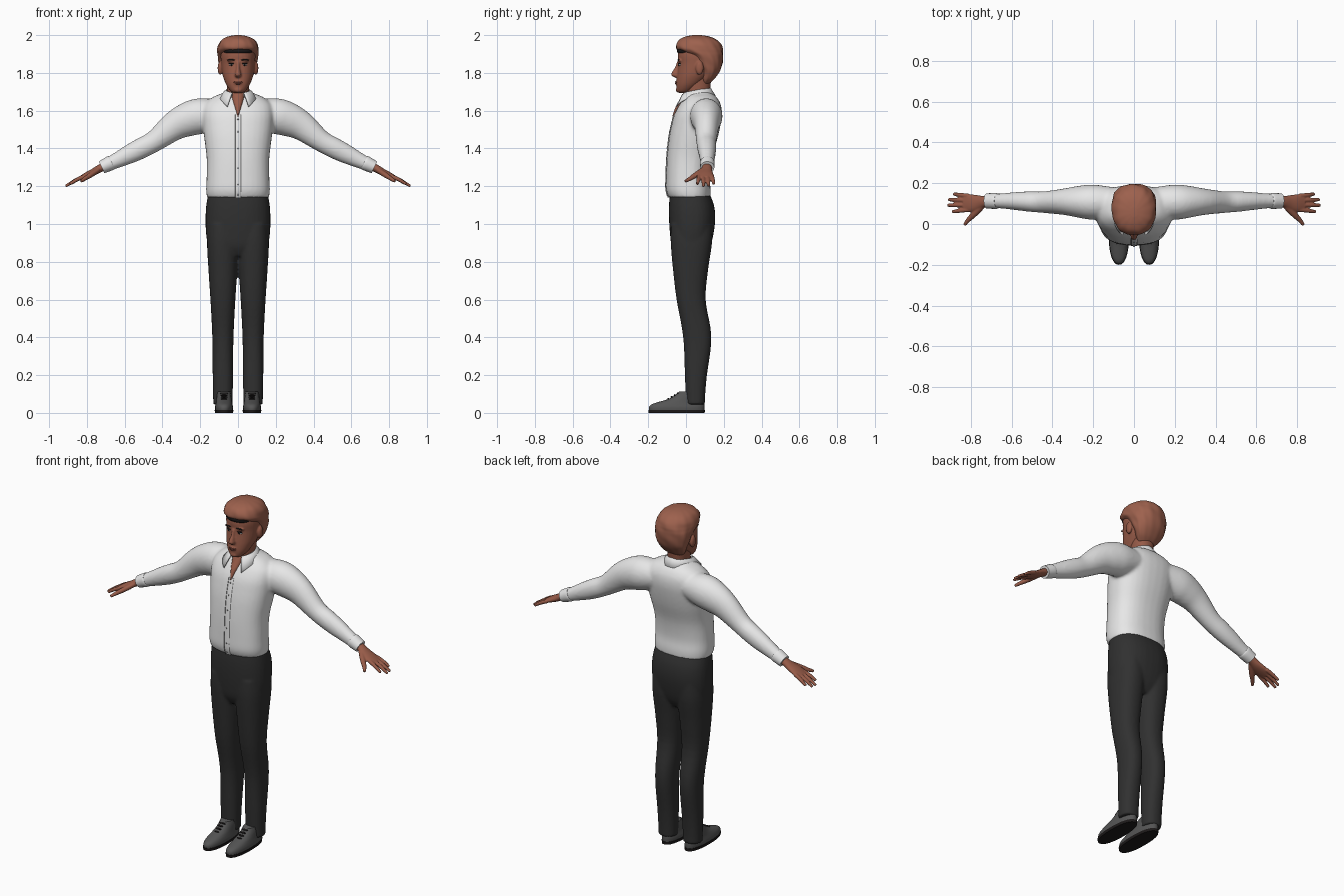
import bpy, bmesh, math
from mathutils import Vector, Matrix

old = bpy.data.objects.get("Cube")
if old:
    bpy.data.objects.remove(old)


def material(name, r, g, b):
    m = bpy.data.materials.new(name)
    m.use_nodes = True
    m.diffuse_color = (r, g, b, 1)
    bsdf = m.node_tree.nodes["Principled BSDF"]
    bsdf.inputs["Base Color"].default_value = (r, g, b, 1)
    bsdf.inputs["Roughness"].default_value = 0.8
    return m


skin = material("skin", .31, .105, .065)
hair_color = material("auburn hair", .34, .12, .075)
lip_color = material("lips", .2, .06, .045)
white = material("white cloth", .8, .8, .8)
seam_grey = material("seam grey", .3, .3, .3)
black_cloth = material("charcoal cloth", .03, .03, .03)
shoe_grey = material("shoe grey", .09, .09, .09)
dark = material("near black", .012, .01, .01)


def catmull(rows, steps):
    """Smoothly resample rows of numbers."""
    out = []
    n = len(rows)
    for i in range(n - 1):
        quad = [rows[max(i - 1, 0)], rows[i], rows[i + 1], rows[min(i + 2, n - 1)]]
        for k in range(steps):
            t = k / steps
            out.append([b + t / 2 * (c - a + t * (2*a - 5*b + 4*c - d + t * (3*(b - c) + d - a)))
                        for a, b, c, d in zip(*quad)])
    return out + [list(rows[-1])]


def skin_rings(bm, rings):
    """Bridge rings of points and cap both ends."""
    loops = [[bm.verts.new(p) for p in ring] for ring in rings]
    n = len(loops[0])
    for lo, hi in zip(loops, loops[1:]):
        for j in range(n):
            bm.faces.new((lo[j], lo[(j + 1) % n], hi[(j + 1) % n], hi[j]))
    bm.faces.new(loops[0])
    bm.faces.new(loops[-1])


def ellipse(center, u, v, power, n, ripple=0):
    pts = []
    for j in range(n):
        a = math.tau * j / n
        c, s = math.cos(a), math.sin(a)
        k = 1 + ripple * math.sin(9 * a + 50 * center.z) * math.sin(4 * a - 30 * center.z)
        pts.append(center + u * k * math.copysign(abs(c) ** (2 / power), c)
                   + v * k * math.copysign(abs(s) ** (2 / power), s))
    return pts


def stack(bm, rows, x=0, power=2.2, n=32, steps=4, ripple=0):
    """Level sections: height, half width, front y, back y."""
    rings = []
    for z, w, front, back in catmull(rows, steps):
        rings.append(ellipse(Vector((x, (front + back) / 2, z)), Vector((w, 0, 0)),
                             Vector((0, (back - front) / 2, 0)), power, n, ripple))
    skin_rings(bm, rings)


def limb(bm, rows, side, n=20, steps=4):
    """Sections across a path: x, y, z, half thickness, half depth."""
    pts = catmull(rows, steps)
    rings = []
    for i, row in enumerate(pts):
        a, b = pts[max(i - 1, 0)], pts[min(i + 1, len(pts) - 1)]
        t = (Vector(b[:3]) - Vector(a[:3])).normalized()
        u = Vector((0, 1, 0)).cross(t).normalized()
        v = t.cross(u)
        ring = ellipse(Vector(row[:3]), u * row[3], v * row[4], 2, n)
        rings.append([Vector((p.x * side, p.y, p.z)) for p in ring])
    skin_rings(bm, rings)


def ball(bm, center, size):
    bmesh.ops.create_uvsphere(bm, u_segments=16, v_segments=10, radius=1,
                              matrix=Matrix.Translation(center) @ Matrix.Diagonal((*size, 1)))


def finish(bm, name, mat, voxel=0, smooth=4):
    """Make the object; a voxel size fuses its pieces into one surface."""
    bmesh.ops.recalc_face_normals(bm, faces=bm.faces)
    me = bpy.data.meshes.new(name)
    bm.to_mesh(me)
    bm.free()
    me.polygons.foreach_set("use_smooth", [True] * len(me.polygons))
    me.set_sharp_from_angle(angle=math.radians(45))
    me.materials.append(mat)
    ob = bpy.data.objects.new(name, me)
    bpy.context.scene.collection.objects.link(ob)
    if voxel:
        mod = ob.modifiers.new("fuse", "REMESH")
        mod.mode = "VOXEL"
        mod.voxel_size = voxel
        mod.use_smooth_shade = True
        mod = ob.modifiers.new("soften", "SMOOTH")
        mod.factor = .5
        mod.iterations = smooth
    return ob


# Trousers: hips and two legs fused
bm = bmesh.new()
stack(bm, [(1.16, .158, -.085, .125), (1.1, .168, -.09, .148), (1.03, .172, -.09, .155),
           (.95, .169, -.085, .146), (.88, .155, -.075, .128), (.83, .11, -.05, .1)], power=2.4)
for s in (1, -1):
    stack(bm, [(.045, .051, 0, .1), (.1, .052, -.002, .102), (.2, .054, -.006, .111),
               (.35, .055, -.011, .132), (.45, .058, -.022, .13), (.6, .066, -.05, .104),
               (.75, .076, -.068, .116), (.9, .084, -.081, .138), (1, .08, -.08, .14)],
          x=.08 * s, power=2.3)
finish(bm, "trousers", black_cloth, .008)

# Shirt: torso and sleeves fused
torso = [(1.14, .164, -.092, .13), (1.18, .169, -.105, .131), (1.25, .166, -.105, .125),
         (1.35, .166, -.101, .137), (1.45, .178, -.091, .166), (1.52, .186, -.078, .182),
         (1.58, .19, -.062, .19), (1.63, .18, -.036, .185), (1.668, .14, -.008, .165),
         (1.69, .09, .01, .14), (1.705, .06, .02, .12)]
sleeve = [(.1, .105, 1.585, .075, .075), (.2, .107, 1.572, .094, .086), (.27, .109, 1.552, .09, .078),
          (.34, .109, 1.517, .077, .065), (.44, .107, 1.44, .057, .053), (.51, .11, 1.402, .055, .05),
          (.57, .112, 1.372, .051, .045), (.65, .113, 1.333, .04, .037), (.72, .113, 1.301, .031, .034)]
bm = bmesh.new()
stack(bm, torso, power=2.4)
for s in (1, -1):
    limb(bm, sleeve, s, n=28)
finish(bm, "shirt", white, .009, 5)

# Cuffs
for s, side in ((1, "left"), (-1, "right")):
    bm = bmesh.new()
    limb(bm, [(.668, .113, 1.326, .037, .036), (.678, .113, 1.321, .039, .039),
              (.722, .113, 1.3, .034, .037)], s)
    finish(bm, side + "_cuff", white)

# Button placket, its seam and the buttons
front_rows = [r for r in torso if r[0] < 1.6]
bm = bmesh.new()
stack(bm, [(z, .017, y - .003, y + .02) for z, w, y, b in front_rows], power=4)
finish(bm, "placket", white)
bm = bmesh.new()
stack(bm, [(z, .002, y - .004, y + .02) for z, w, y, b in front_rows], x=-.014, n=8)
for row in catmull(front_rows, 2)[1::2]:
    ball(bm, (0, row[2] - .003, row[0]), (.004, .003, .004))
finish(bm, "buttons_and_seam", seam_grey)

# Collar: folded band, open at the front
bm = bmesh.new()
count = 28
strips = []
for i in range(count + 1):
    t = 2 * i / count - 1
    a = math.radians(152) * t
    t = abs(t)
    s, c = math.sin(a), math.cos(a)
    strips.append([bm.verts.new(p) for p in (
        (.06 * s, .055 + .062 * c, 1.68 - .03 * t),
        (.064 * s, .052 + .068 * c, 1.728 - .032 * t),
        (.074 * s, .05 + .08 * c, 1.722 - .035 * t),
        ((.096 + .025 * t ** 4) * s, .045 + .112 * c, 1.68 - .058 * t ** 4))])
for p, q in zip(strips, strips[1:]):
    for k in range(3):
        bm.faces.new((p[k], p[k + 1], q[k + 1], q[k]))
collar = finish(bm, "collar", white)
mod = collar.modifiers.new("thickness", "SOLIDIFY")
mod.thickness = .006

# Neck and the open chest triangle
bm = bmesh.new()
stack(bm, [(1.6, .05, .03, .12), (1.69, .056, .002, .125), (1.78, .062, .0, .135)])
stack(bm, [(1.57, .004, -.072, -.03), (1.62, .019, -.055, 0), (1.66, .033, -.032, .05),
           (1.71, .045, -.005, .1)])
finish(bm, "neck", skin)

# Head with nose, brow ridge, lips area and ears fused
bm = bmesh.new()
stack(bm, [(1.694, .022, -.036, .0), (1.705, .04, -.047, .03), (1.735, .061, -.051, .075),
           (1.77, .076, -.049, .115), (1.8, .084, -.046, .145), (1.85, .09, -.041, .17),
           (1.9, .092, -.043, .175), (1.95, .08, -.025, .155), (1.98, .04, .02, .11)])
stack(bm, [(1.775, .012, -.058, -.02), (1.788, .018, -.079, -.02), (1.805, .014, -.074, -.02),
           (1.83, .01, -.058, -.02), (1.86, .012, -.048, -.02)], n=12)
ball(bm, (0, -.046, 1.748), (.024, .012, .012))
ball(bm, (0, -.042, 1.71), (.022, .012, .014))
for s in (1, -1):
    ball(bm, (.034 * s, -.032, 1.866), (.026, .011, .008))
    ball(bm, (.095 * s, .072, 1.825), (.013, .021, .036))
finish(bm, "head", skin, .005, 3)

# Eyes, brows and mouth
for name, mat, x, y, z, size in (
        ("eye", white, .034, -.029, 1.843, (.014, .011, .006)),
        ("iris", dark, .034, -.037, 1.843, (.006, .005, .006)),
        ("eyelid_line", dark, .034, -.034, 1.85, (.017, .008, .003)),
        ("eyebrow", dark, .036, -.039, 1.869, (.022, .006, .004))):
    bm = bmesh.new()
    for s in (1, -1):
        ball(bm, (x * s, y, z), size)
    finish(bm, name + "s", mat)
bm = bmesh.new()
ball(bm, (0, -.05, 1.751), (.024, .009, .004))
ball(bm, (0, -.05, 1.743), (.02, .009, .004))
finish(bm, "lips", lip_color)

# Hair: rippled cap with a swept front, and a dark hairline below it
bm = bmesh.new()
stack(bm, [(1.745, .05, .08, .125), (1.77, .072, .078, .152), (1.81, .09, .07, .18),
           (1.85, .101, .045, .193), (1.89, .107, .012, .197), (1.912, .109, -.028, .196),
           (1.93, .108, -.052, .193), (1.955, .101, -.05, .182), (1.978, .083, -.032, .158),
           (1.993, .052, .0, .122), (2.0, .015, .035, .08)], n=56, steps=5, ripple=.025)
finish(bm, "hair", hair_color)
bm = bmesh.new()
stack(bm, [(1.904, .076, -.042, .1), (1.914, .08, -.048, .1), (1.927, .08, -.048, .1)])
finish(bm, "hairline", dark)

# Hands: palm, four fingers and thumb fused
palm = [(.69, .112, 1.315, .023, .026), (.73, .11, 1.295, .021, .027), (.765, .105, 1.275, .019, .037),
        (.8, .102, 1.259, .016, .044), (.835, .104, 1.243, .01, .041)]
fingers = [(.07, .06, .89, 1.211), (.093, .092, .913, 1.2), (.116, .12, .91, 1.201), (.138, .147, .885, 1.212)]
for s, side in ((1, "left"), (-1, "right")):
    bm = bmesh.new()
    limb(bm, palm, s)
    for y, tip_y, tip_x, tip_z in fingers:
        mid = (.82 + tip_x) / 2
        limb(bm, [(.81, y, 1.254, .011, .011), (mid, (y + tip_y) / 2, (1.252 + tip_z) / 2 + .002, .01, .0105),
                  (tip_x, tip_y, tip_z, .007, .008)], s, n=12)
    limb(bm, [(.745, .09, 1.283, .015, .018), (.782, .05, 1.258, .014, .016),
              (.81, .022, 1.24, .011, .012), (.83, -.004, 1.226, .008, .008)], s, n=12)
    finish(bm, side + "_hand", skin, .004, 2)

# Shoes: upper, sole and laces
for s, side in ((1, "left"), (-1, "right")):
    x = .074 * s
    bm = bmesh.new()
    stack(bm, [(.012, .047, -.196, .097), (.03, .048, -.196, .098), (.045, .045, -.182, .097),
               (.058, .042, -.145, .095), (.072, .04, -.098, .093), (.09, .038, -.063, .09),
               (.112, .034, -.038, .086)], x=x, power=2.3)
    finish(bm, side + "_shoe", shoe_grey)
    bm = bmesh.new()
    stack(bm, [(0, .048, -.198, .099), (.016, .05, -.2, .1)], x=x, power=2.3)
    finish(bm, side + "_sole", dark)
    bm = bmesh.new()
    for k in range(4):
        ball(bm, (x, -.042 - .017 * k, .104 - .01 * k), (.022 - .002 * k, .006, .005))
    finish(bm, side + "_laces", dark)
